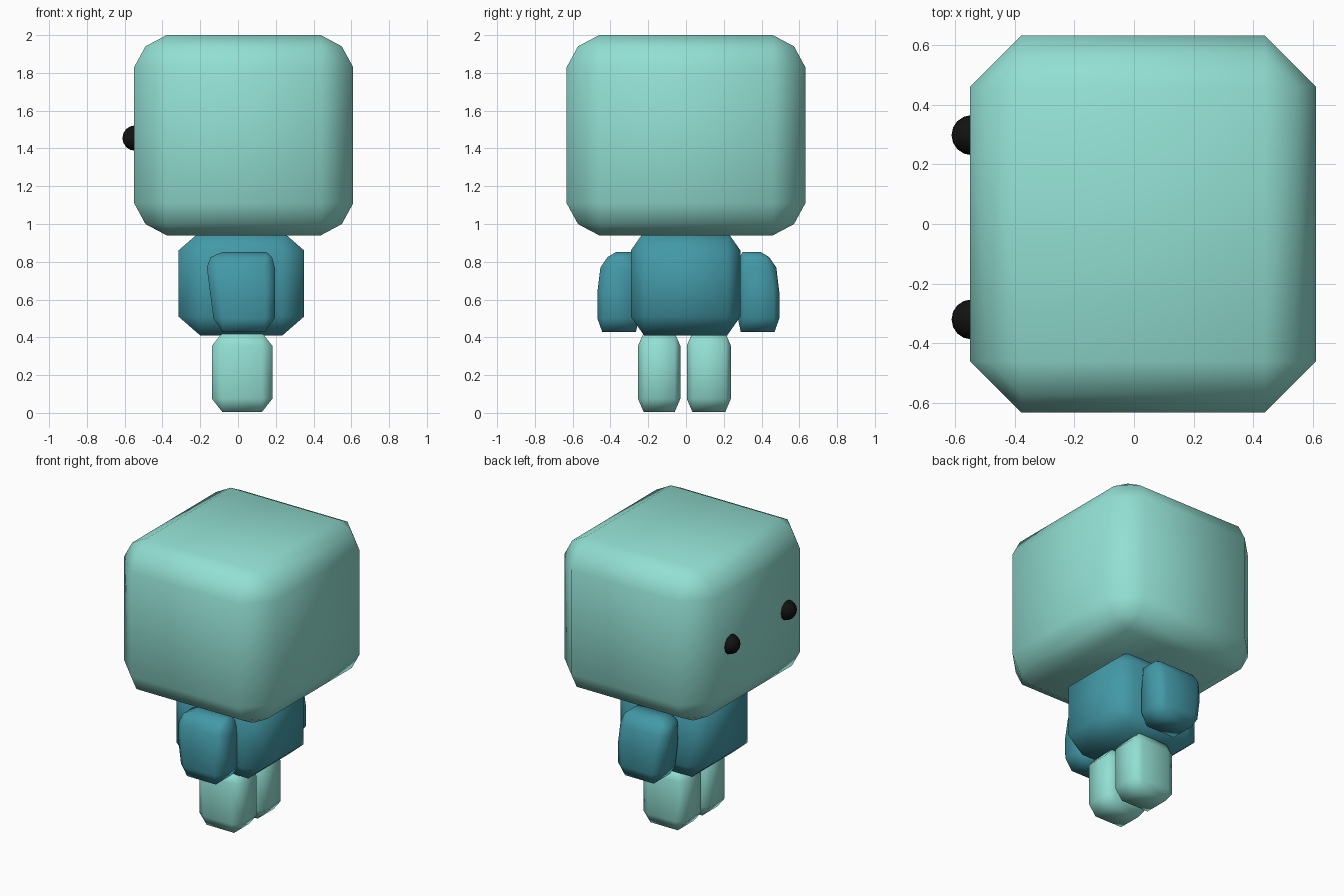
import bpy, bmesh, math
from mathutils import Matrix

if "Cube" in bpy.data.objects:
    bpy.data.objects.remove(bpy.data.objects["Cube"])


def material(name, rgb):
    m = bpy.data.materials.new(name)
    m.diffuse_color = (*rgb, 1)
    m.use_nodes = True
    m.node_tree.nodes["Principled BSDF"].inputs["Base Color"].default_value = m.diffuse_color
    return m


MINT = material("mint green", (0.29, 0.74, 0.65))
TEAL = material("teal blue", (0.056, 0.32, 0.39))
BLACK = material("black", (0.006, 0.006, 0.006))


def finish(bm, name, mat):
    bmesh.ops.recalc_face_normals(bm, faces=bm.faces)
    for f in bm.faces:
        f.smooth = True
    me = bpy.data.meshes.new(name)
    bm.to_mesh(me)
    bm.free()
    me.materials.append(mat)
    ob = bpy.data.objects.new(name, me)
    bpy.context.collection.objects.link(ob)
    return ob


def soft_box(name, rings, mat, flip=None):
    """Convex block over octagonal rings (z, x0, x1, y0, y1, cut_x, cut_y)."""
    bm = bmesh.new()
    for z, x0, x1, y0, y1, cx, cy in rings:
        pts = set()
        for x, sx in ((x0, 1), (x1, -1)):
            for y, sy in ((y0, 1), (y1, -1)):
                pts.add((round(x + sx * cx, 4), y))
                pts.add((x, round(y + sy * cy, 4)))
        for x, y in sorted(pts):
            bm.verts.new((x, y if flip is None else flip - y, z))
    bmesh.ops.convex_hull(bm, input=bm.verts)
    loose = [v for v in bm.verts if not v.link_faces]
    bmesh.ops.delete(bm, geom=loose, context='VERTS')
    bmesh.ops.dissolve_limit(bm, angle_limit=0.01, verts=bm.verts, edges=bm.edges)
    return finish(bm, name, mat)


def bevel_rings(x0, x1, y0, y1, z0, z1, bx, by, bz, steps):
    """Rings of a box whose horizontal rims are rounded; steps = (inset, drop, cut)."""
    rings = []
    for inset, drop, cut in steps:
        for z in (z0 + bz * drop, z1 - bz * drop):
            rings.append((z, x0 + bx * inset, x1 - bx * inset,
                          y0 + by * inset, y1 - by * inset, bx * cut, by * cut))
    return rings


ROUND = ((1, 0, 0), (0.35, 0.35, 0.65), (0, 1, 1))
CHAMFER = ((1, 0, 0), (0, 1, 1))

# Head
soft_box("head", bevel_rings(-0.55, 0.61, -0.632, 0.632, 0.94, 2.0,
                             0.172, 0.172, 0.17, ROUND), MINT)

# Torso
soft_box("torso", bevel_rings(-0.315, 0.35, -0.292, 0.288, 0.41, 0.96,
                              0.115, 0.07, 0.1, CHAMFER), TEAL)

# Legs
for side, y0, y1 in (("right", -0.254, -0.03), ("left", 0.004, 0.238)):
    soft_box(side + "_leg", bevel_rings(-0.138, 0.182, y0, y1, 0.005, 0.425,
                                        0.055, 0.03, 0.07, CHAMFER), MINT)

# Arms, mirrored across the body
ARM = [
    (0.427, -0.08, 0.14, 0.29, 0.468, 0.0, 0.0),
    (0.50, -0.13, 0.195, 0.275, 0.494, 0.05, 0.03),
    (0.64, -0.148, 0.196, 0.275, 0.494, 0.05, 0.03),
    (0.77, -0.165, 0.195, 0.28, 0.478, 0.05, 0.04),
    (0.825, -0.145, 0.18, 0.285, 0.44, 0.03, 0.02),
    (0.852, -0.08, 0.15, 0.30, 0.395, 0.0, 0.0),
]
soft_box("left_arm", ARM, TEAL)
soft_box("right_arm", ARM, TEAL, flip=0.025)

# Eyes, half sunk into the face
for side, y in (("left", 0.298), ("right", -0.32)):
    bm = bmesh.new()
    bmesh.ops.create_uvsphere(
        bm, u_segments=12, v_segments=8, radius=0.067,
        matrix=Matrix.Translation((-0.545, y, 1.455)) @ Matrix.Rotation(math.pi / 2, 4, 'Y'))
    finish(bm, side + "_eye", BLACK)
